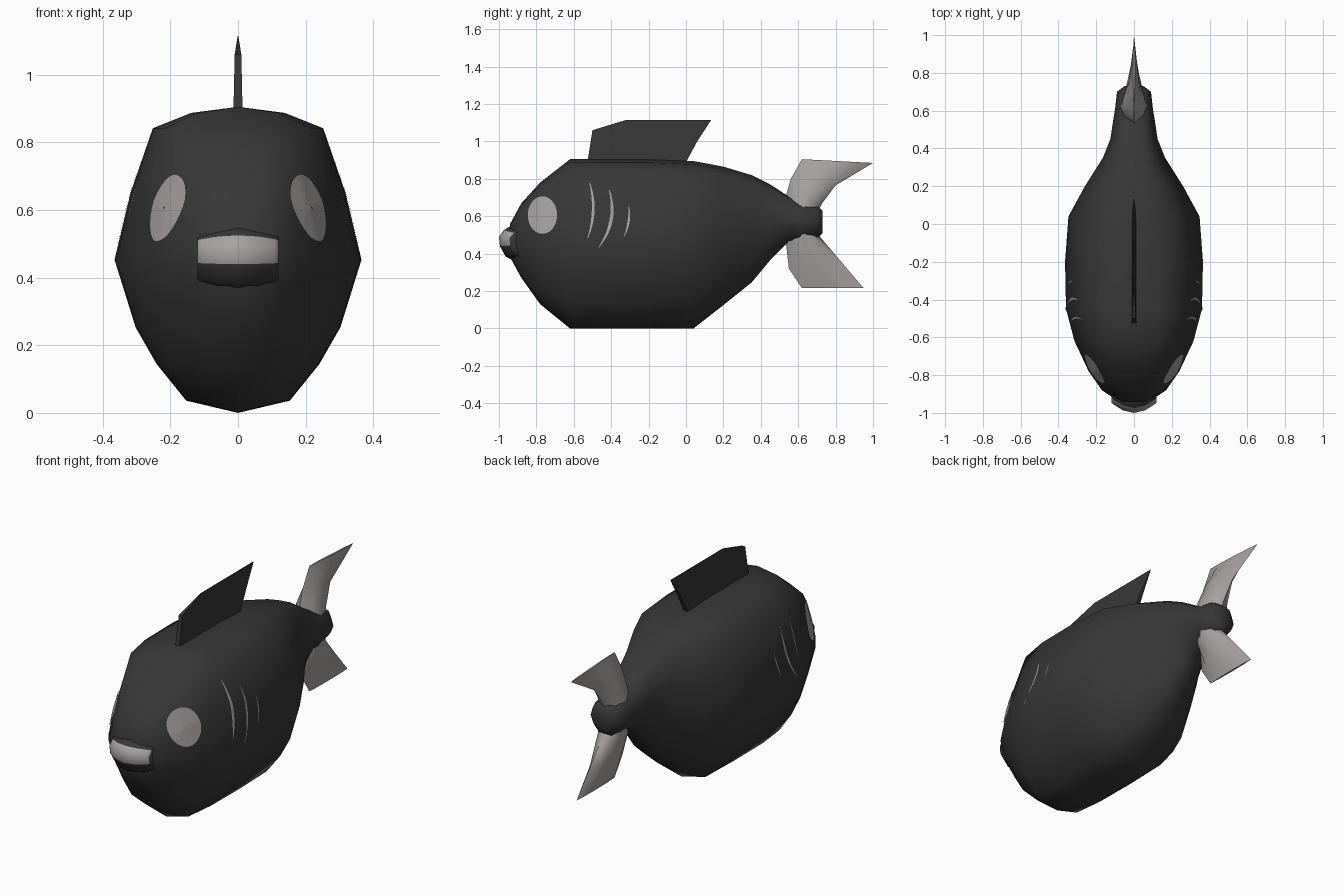
import bpy, bmesh, math
from mathutils import Vector
from mathutils.bvhtree import BVHTree

if "Cube" in bpy.data.objects:
    bpy.data.objects.remove(bpy.data.objects["Cube"])


def material(name, rgb):
    m = bpy.data.materials.new(name)
    m.diffuse_color = (*rgb, 1)
    m.use_nodes = True
    m.node_tree.nodes["Principled BSDF"].inputs["Base Color"].default_value = m.diffuse_color
    return m


DARK = material("charcoal", (0.038, 0.038, 0.038))
LIGHT = material("pale grey", (0.39, 0.36, 0.36))


def finish(name, bm, mats, angle=60):
    mesh = bpy.data.meshes.new(name)
    bm.to_mesh(mesh)
    bm.free()
    ob = bpy.data.objects.new(name, mesh)
    bpy.context.collection.objects.link(ob)
    for m in mats:
        mesh.materials.append(m)
    bpy.ops.object.select_all(action='DESELECT')
    ob.select_set(True)
    bpy.context.view_layer.objects.active = ob
    bpy.ops.object.shade_smooth_by_angle(angle=math.radians(angle))
    return ob


def loft(rings, segment_mat=lambda i: 0):
    """Skin a list of closed rings and cap both ends."""
    bm = bmesh.new()
    vs = [[bm.verts.new(p) for p in r] for r in rings]
    n = len(rings[0])
    for a, b in zip(vs, vs[1:]):
        for i in range(n):
            j = (i + 1) % n
            f = bm.faces.new((a[i], a[j], b[j], b[i]))
            f.material_index = segment_mat(i)
    bm.faces.new(vs[0])
    bm.faces.new(vs[-1])
    bmesh.ops.recalc_face_normals(bm, faces=bm.faces[:])
    return bm


# Body: one cross-section (width fraction, height fraction) scaled along y
section = [(0, 1), (0.38, 0.98), (0.69, 0.93), (0.87, 0.72), (1, 0.5),
           (0.83, 0.28), (0.66, 0.16), (0.42, 0.04), (0, 0)]
section += [(-u, t) for u, t in reversed(section[1:-1])]
stations = [(-0.94, 0.08, 0.56, 0.38), (-0.88, 0.17, 0.67, 0.27),
            (-0.78, 0.24, 0.78, 0.13), (-0.62, 0.315, 0.905, 0),
            (-0.45, 0.36, 0.905, 0), (-0.2, 0.365, 0.905, 0),
            (0.04, 0.347, 0.895, 0), (0.2, 0.26, 0.865, 0.125),
            (0.35, 0.165, 0.82, 0.245), (0.45, 0.125, 0.77, 0.365),
            (0.55, 0.11, 0.705, 0.465), (0.61, 0.1, 0.67, 0.46),
            (0.70, 0.09, 0.655, 0.48), (0.73, 0.05, 0.63, 0.51)]
bm = loft([[(u * w, y, lo + t * (hi - lo)) for u, t in section]
           for y, w, hi, lo in stations])
bmesh.ops.triangulate(bm, faces=bm.faces[:])
skin = BVHTree.FromBMesh(bm)
finish("body", bm, [DARK], 70)

# Mouth: lip profile swept across x, pale band on the front of the upper lip
lip = [(-0.85, 0.55), (-0.935, 0.55), (-0.975, 0.525), (-1.0, 0.49),
       (-0.995, 0.44), (-0.965, 0.385), (-0.92, 0.363), (-0.85, 0.363)]
rings = []
for x in (-0.12, -0.108, -0.06, 0, 0.06, 0.108, 0.12):
    k = (abs(x) / 0.12) ** 2
    rings.append([(x, y + (0.055 * k if y < -0.86 else 0),
                   0.455 + (z - 0.455) * (1 - 0.2 * k)) for y, z in lip])
finish("mouth", loft(rings, lambda i: 1 if i in (2, 3) else 0), [DARK, LIGHT])


# Dorsal fin: thick at the base, sharp at the top
def fin_ring(x):
    s = 1 if x > 0 else -1
    return [(x, -0.53, 0.87), (x * 0.7, -0.5, 1.06), (s * 0.001, -0.32, 1.115),
            (s * 0.001, 0.135, 1.115), (x * 0.7, 0.06, 1.0), (x, -0.01, 0.87)]


finish("dorsal_fin", loft([fin_ring(-0.014), fin_ring(0.014)]), [DARK], 30)


# Tail fins: lens sections given as front point, rear point, half width
def tail_fin(name, secs):
    rings = []
    for (y0, z0), (y1, z1), w in secs:
        def at(f):
            return y0 + (y1 - y0) * f, z0 + (z1 - z0) * f
        rings.append([(x * w, *at(f)) for x, f in
                      ((0, 0), (0.75, 0.2), (1, 0.5), (0.75, 0.85), (0, 1),
                       (-0.75, 0.85), (-1, 0.5), (-0.75, 0.2))])
    finish(name, loft(rings), [LIGHT], 50)


tail_fin("upper_tail_fin", [((0.54, 0.64), (0.70, 0.61), 0.075),
                            ((0.535, 0.71), (0.725, 0.665), 0.065),
                            ((0.56, 0.80), (0.80, 0.765), 0.035),
                            ((0.62, 0.905), (1.0, 0.885), 0.005)])
tail_fin("lower_tail_fin", [((0.55, 0.52), (0.69, 0.53), 0.075),
                            ((0.535, 0.45), (0.725, 0.48), 0.065),
                            ((0.55, 0.32), (0.84, 0.345), 0.035),
                            ((0.62, 0.215), (0.95, 0.215), 0.005)])


# Painted details: grids of (y, z) points laid onto the body surface
def decal(name, rows, side, closed=False):
    bm = bmesh.new()
    grid = []
    for row in rows:
        line = []
        for y, z in row:
            loc, nor, *_ = skin.ray_cast(Vector((side, y, z)), Vector((-side, 0, 0)))
            if nor.x * side < 0:
                nor = -nor
            line.append(bm.verts.new(loc + nor * 0.005))
        grid.append(line)
    n = len(grid[0])
    for a, b in zip(grid, grid[1:]):
        for i in range(n if closed else n - 1):
            j = (i + 1) % n
            f = bm.faces.new((a[i], a[j], b[j], b[i]))
            f.normal_update()
            if f.normal.x * side < 0:
                f.normal_flip()
    bmesh.ops.remove_doubles(bm, verts=bm.verts[:], dist=0.0005)
    finish(name, bm, [LIGHT])


eye = [[(-0.765 + 0.078 * r * math.cos(a * math.tau / 28),
         0.605 + 0.1 * r * math.sin(a * math.tau / 28)) for a in range(28)]
       for r in (1, 0.8, 0.6, 0.4, 0.2, 0.02)]


def gill(p0, p1, p2, width):
    """Tapered crescent along a curve through three points."""
    a, b, c = map(Vector, (p0, p1, p2))
    ctrl = 2 * b - (a + c) / 2
    rows = []
    for i in range(13):
        t = i / 12
        p = a * (1 - t) ** 2 + ctrl * 2 * t * (1 - t) + c * t * t
        h = width * (0.25 + 0.75 * math.sin(math.pi * t)) / 2
        rows.append([(p.x - h, p.y), (p.x + h, p.y)])
    return rows


gills = [gill((-0.515, 0.78), (-0.495, 0.63), (-0.525, 0.48), 0.015),
         gill((-0.41, 0.74), (-0.4, 0.58), (-0.465, 0.435), 0.018),
         gill((-0.305, 0.65), (-0.307, 0.57), (-0.33, 0.49), 0.012)]
for side, tag in ((1, "right"), (-1, "left")):
    decal(f"eye_{tag}", eye, side, closed=True)
    for k, g in enumerate(gills):
        decal(f"gill_{tag}_{k + 1}", g, side)
